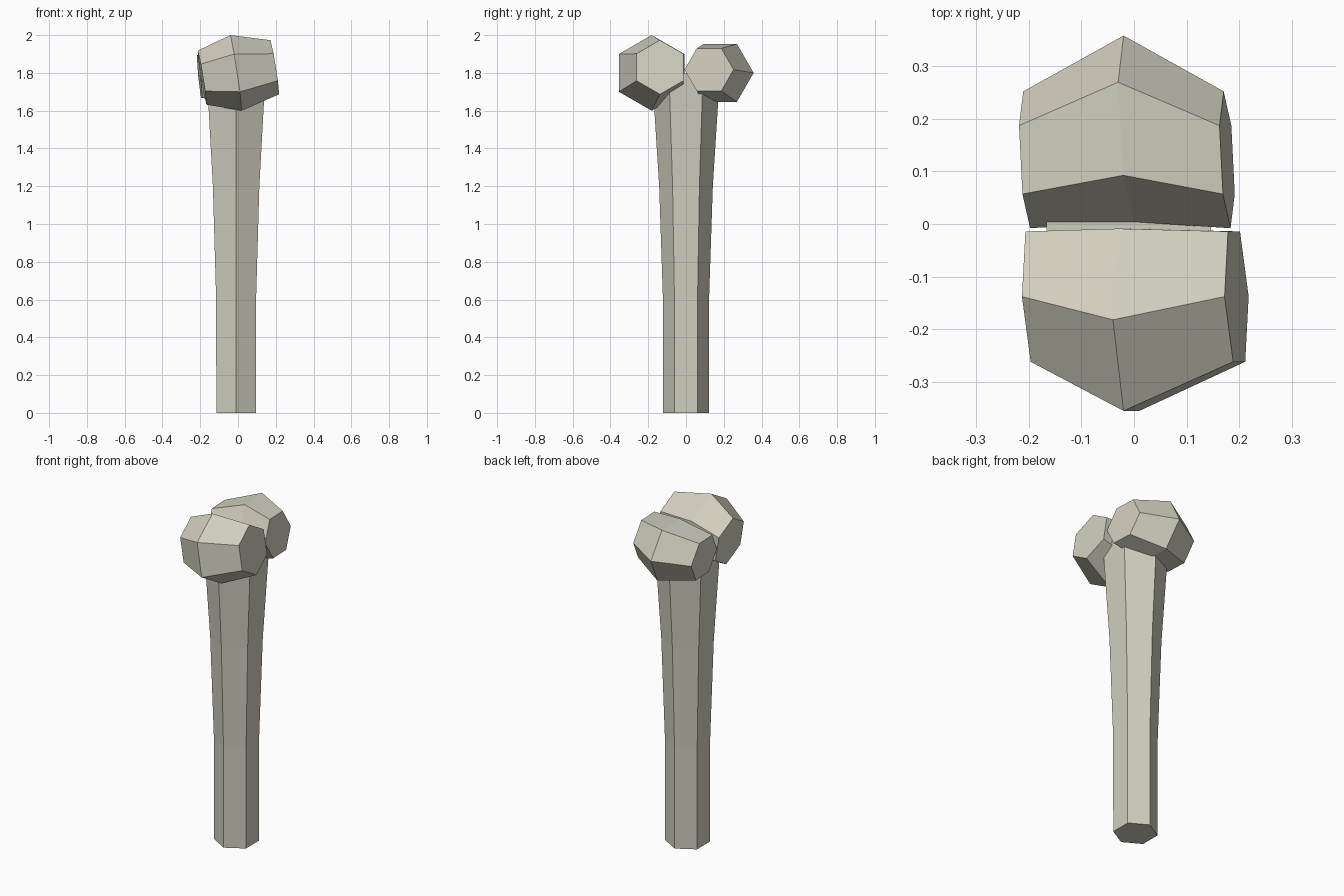
import bpy, bmesh, math

cube = bpy.data.objects.get("Cube")
if cube:
    bpy.data.objects.remove(cube, do_unlink=True)

SIDES = 6

# Single bone colour
bone = bpy.data.materials.new("bone ivory")
bone.use_nodes = True
bone.diffuse_color = (0.64, 0.62, 0.52, 1)
bone.node_tree.nodes["Principled BSDF"].inputs["Base Color"].default_value = bone.diffuse_color


def loft(name, rings):
    """Skin a list of point rings and cap both ends."""
    bm = bmesh.new()
    loops = [[bm.verts.new(p) for p in ring] for ring in rings]
    for a, b in zip(loops, loops[1:]):
        for i in range(SIDES):
            j = (i + 1) % SIDES
            bm.faces.new((a[i], a[j], b[j], b[i]))
    bm.faces.new(loops[0])
    bm.faces.new(loops[-1])
    bmesh.ops.recalc_face_normals(bm, faces=bm.faces)
    mesh = bpy.data.meshes.new(name)
    bm.to_mesh(mesh)
    bm.free()
    mesh.materials.append(bone)
    obj = bpy.data.objects.new(name, mesh)
    bpy.context.collection.objects.link(obj)
    return obj


def hexagon(radius, start):
    """Pairs of offsets around a six-sided ring."""
    for i in range(SIDES):
        a = start + math.tau * i / SIDES
        yield radius * math.cos(a), radius * math.sin(a)


def knob_ring(centre, radius, start, tilt, yaw):
    """Ring across the x axis, leaning with height and depth."""
    x, y, z = centre
    return [(x - tilt * dz - yaw * dy, y + dy, z + dz)
            for dy, dz in hexagon(radius, start)]


# Shaft, flaring towards the knobs
shaft_profile = [(0, 0.121), (0.6, 0.122), (1.2, 0.142), (1.8, 0.18)]
loft("shaft", [[(-0.01 + dx, dy, z) for dx, dy in hexagon(r, math.pi / 2)]
               for z, r in shaft_profile])

# Front knob: ridge on top, tapering to its two side caps
loft("front_knob", [
    knob_ring((-0.19, -0.138, 1.775), 0.143, math.pi / 2, 0.16, 0.04),
    knob_ring((-0.01, -0.182, 1.8), 0.2, math.pi / 2, 0.15, 0.03),
    knob_ring((0.195, -0.138, 1.83), 0.143, math.pi / 2, 0.16, 0.04),
])

# Back knob: flat on top, slightly smaller
loft("back_knob", [
    knob_ring((-0.204, 0.122, 1.78), 0.13, 0, 0.1, 0.05),
    knob_ring((-0.01, 0.181, 1.8), 0.177, 0, 0.1, 0.055),
    knob_ring((0.177, 0.122, 1.817), 0.13, 0, 0.1, 0.05),
])
